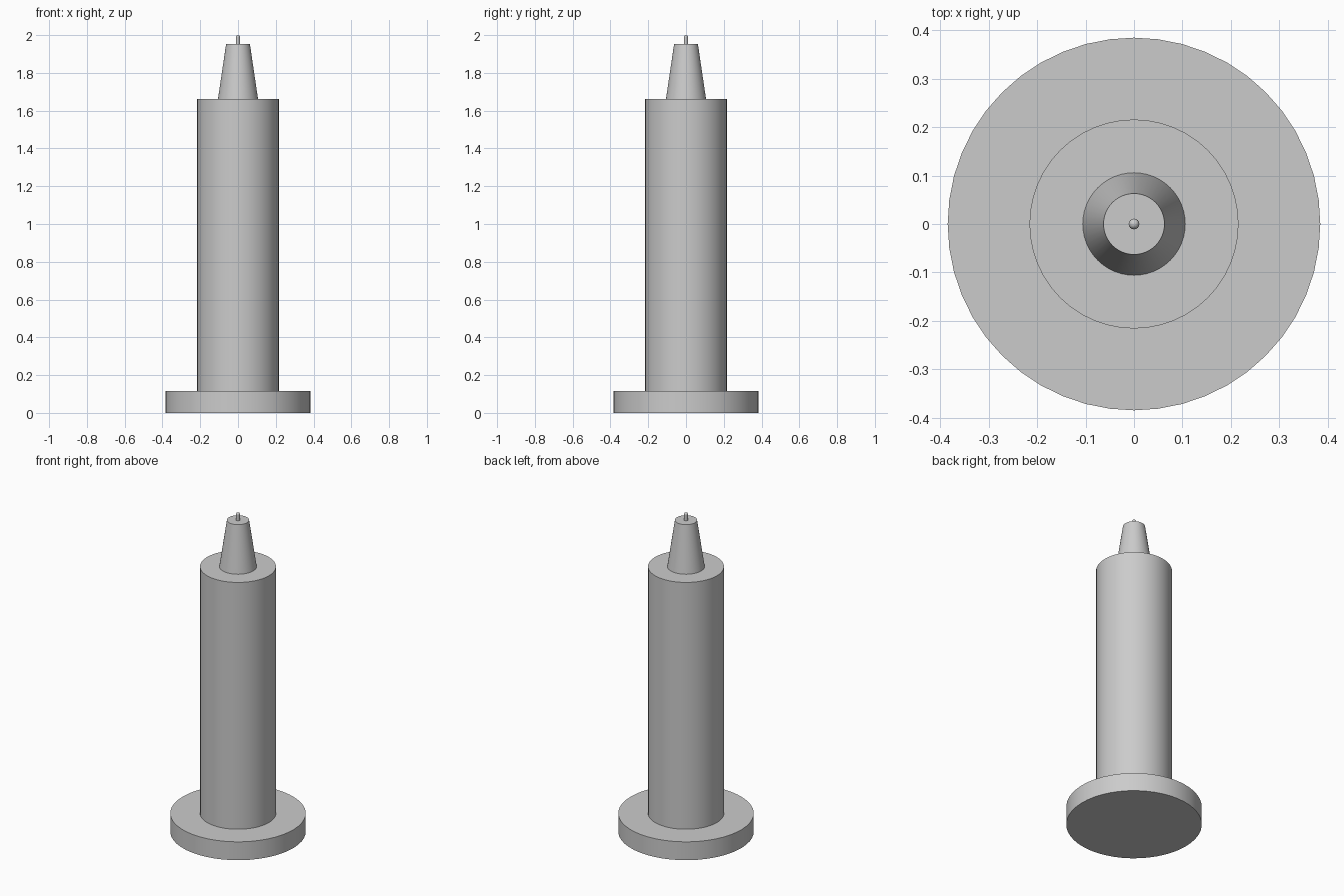
import bpy
import math

cube = bpy.data.objects.get("Cube")
if cube:
    bpy.data.objects.remove(cube, do_unlink=True)

# Single flat grey for the whole model
grey = bpy.data.materials.new("plain_grey")
grey.use_nodes = True
colour = (0.6, 0.6, 0.6, 1.0)
grey.diffuse_color = colour
grey.node_tree.nodes["Principled BSDF"].inputs["Base Color"].default_value = colour


def finish(obj, name):
    obj.name = name
    obj.data.materials.append(grey)
    bpy.ops.object.shade_smooth_by_angle(angle=math.radians(30))


def tapered(name, r_low, r_high, z_low, z_high, sides=48):
    """Upright round part between two heights."""
    bpy.ops.mesh.primitive_cone_add(
        vertices=sides, radius1=r_low, radius2=r_high,
        depth=z_high - z_low, location=(0, 0, (z_low + z_high) / 2))
    finish(bpy.context.object, name)


# Base disc, barrel and tapered nozzle
tapered("base_flange", 0.385, 0.385, 0, 0.115)
tapered("barrel", 0.216, 0.216, 0.115, 1.662)
tapered("nozzle", 0.106, 0.063, 1.662, 1.953)

# Thin pin with a rounded end
PIN = 0.011
tapered("tip_pin", PIN, PIN, 1.953, 2 - PIN, 24)
bpy.ops.mesh.primitive_uv_sphere_add(
    segments=24, ring_count=12, radius=PIN, location=(0, 0, 2 - PIN))
finish(bpy.context.object, "tip_ball")
